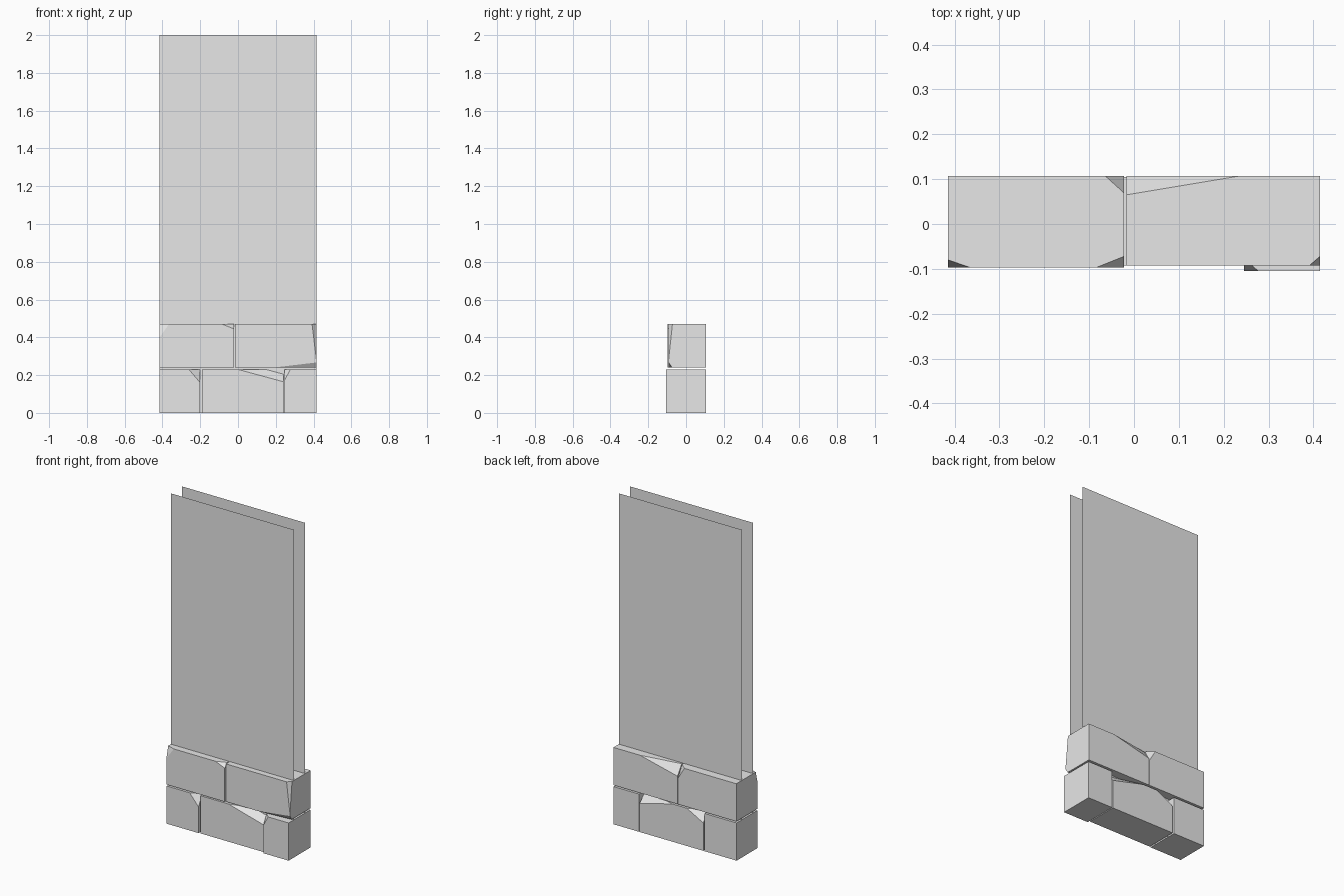
import bpy, bmesh
from mathutils import Vector

cube = bpy.data.objects.get("Cube")
if cube:
    bpy.data.objects.remove(cube, do_unlink=True)

GREY = (0.8, 0.8, 0.8, 1)
stone = bpy.data.materials.new("plain grey")
stone.use_nodes = True
stone.diffuse_color = GREY
stone.node_tree.nodes["Principled BSDF"].inputs["Base Color"].default_value = GREY


def finish(bm, name):
    mesh = bpy.data.meshes.new(name)
    bm.to_mesh(mesh)
    bm.free()
    mesh.materials.append(stone)
    obj = bpy.data.objects.new(name, mesh)
    bpy.context.collection.objects.link(obj)


def brick(name, low, high, chips):
    """Box whose corners are chipped; each chip is (corner signs, cut lengths)."""
    low, high = Vector(low), Vector(high)
    bm = bmesh.new()
    bmesh.ops.create_cube(bm, size=1)
    for v in bm.verts:
        v.co = Vector([low[i] if v.co[i] < 0 else high[i] for i in range(3)])
    for signs, cut in chips:
        corner = Vector([low[i] if signs[i] == "-" else high[i] for i in range(3)])
        out = [-1 if s == "-" else 1 for s in signs]
        normal = Vector([out[i] / cut[i] for i in range(3)])
        point = corner - Vector((out[0] * cut[0], 0, 0))
        geom = bm.verts[:] + bm.edges[:] + bm.faces[:]
        bmesh.ops.bisect_plane(bm, geom=geom, plane_co=point,
                               plane_no=normal.normalized(), clear_outer=True)
        rim = [e for e in bm.edges if e.is_boundary]
        bmesh.ops.holes_fill(bm, edges=rim, sides=0)
    bmesh.ops.recalc_face_normals(bm, faces=bm.faces[:])
    finish(bm, name)


# Lower course
brick("lower_brick_a", (-.415, -.095, 0), (-.2, .105, .23),
      [("+-+", (.06, .04, .07))])
brick("lower_brick_b", (-.19, -.092, 0), (.24, .105, .23),
      [("+-+", (.24, .06, .065)), ("+++", (.22, .06, .055)),
       ("-++", (.11, .05, .06))])
brick("lower_brick_c", (.245, -.105, 0), (.415, .105, .23),
      [("--+", (.032, .03, .06))])

# Upper course
brick("upper_brick_a", (-.415, -.097, .24), (-.022, .107, .47),
      [("--+", (.05, .017, .07)), ("+-+", (.062, .025, .025)),
       ("+++", (.042, .038, .07))])
brick("upper_brick_b", (-.017, -.092, .24), (.415, .107, .47),
      [("-++", (.252, .042, .06)), ("+--", (.225, .018, .027)),
       ("+-+", (.023, .02, .19))])

# Two thin upright sheets standing in the brickwork
for name, y in (("front_panel", -.055), ("back_panel", .055)):
    bm = bmesh.new()
    corners = [(-.415, 0), (.415, 0), (.415, 2), (-.415, 2)]
    face = bm.faces.new([bm.verts.new((x, y, z)) for x, z in corners])
    if y > 0:
        face.normal_flip()
    finish(bm, name)
